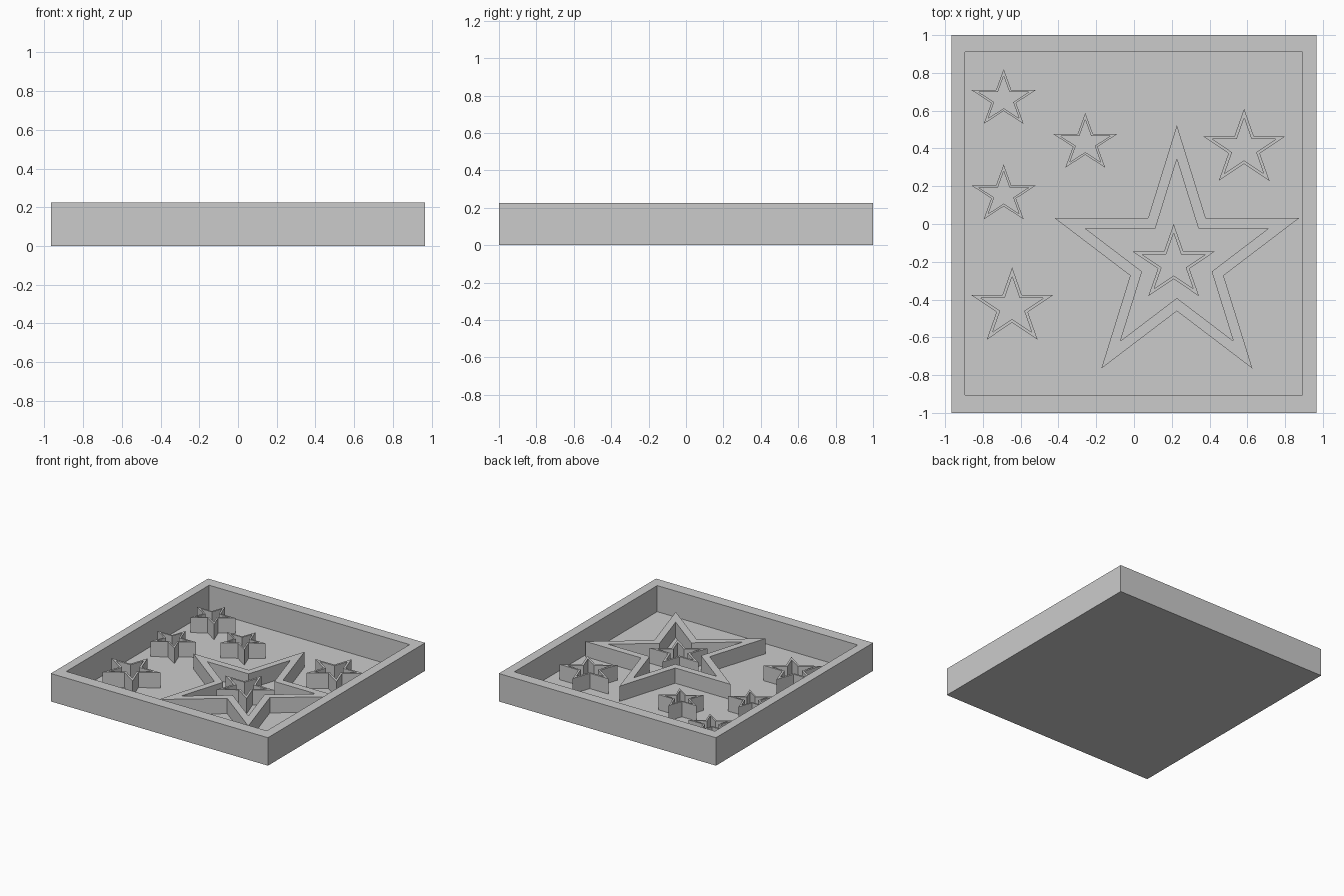
import bpy, bmesh, math

cube = bpy.data.objects.get("Cube")
if cube:
    bpy.data.objects.remove(cube, do_unlink=True)

grey = bpy.data.materials.new("light_grey")
grey.use_nodes = True
grey.diffuse_color = (0.6, 0.6, 0.6, 1)
grey.node_tree.nodes["Principled BSDF"].inputs["Base Color"].default_value = (0.6, 0.6, 0.6, 1)

FLOOR, STAR_TOP, RIM = 0.015, 0.138, 0.225


def rect(x0, x1, y0, y1):
    return [(x0, y0), (x1, y0), (x1, y1), (x0, y1)]


def star(cx, cy, rx, ry):
    """Five-pointed star outline, point towards +y."""
    pts = []
    for i in range(10):
        a = math.pi / 2 + i * math.pi / 5
        k = 0.382 if i % 2 else 1
        pts.append((cx + k * rx * math.cos(a), cy + k * ry * math.sin(a)))
    return pts


def loft(name, sections, closed):
    """Join matching outlines; either loop round or cap both ends."""
    bm = bmesh.new()
    rings = [[bm.verts.new((x, y, z)) for x, y in pts] for pts, z in sections]
    pairs = list(zip(rings, rings[1:]))
    if closed:
        pairs.append((rings[-1], rings[0]))
    else:
        bm.faces.new(rings[0])
        bm.faces.new(rings[-1])
    for a, b in pairs:
        for i in range(len(a)):
            j = (i + 1) % len(a)
            bm.faces.new((a[i], a[j], b[j], b[i]))
    bmesh.ops.recalc_face_normals(bm, faces=bm.faces)
    mesh = bpy.data.meshes.new(name)
    bm.to_mesh(mesh)
    bm.free()
    mesh.materials.append(grey)
    obj = bpy.data.objects.new(name, mesh)
    bpy.context.collection.objects.link(obj)
    return obj


# Open tray with a thin floor
outer = rect(-0.967, 0.967, -1, 1)
inner = rect(-0.895, 0.891, -0.906, 0.911)
loft("tray", [(outer, 0), (outer, RIM), (inner, RIM), (inner, FLOOR)], False)


def star_wall(name, x, tip_y, width, height, hollow):
    """Hollow star wall standing on the tray floor."""
    rx, ry = width / 1.902, height / 1.809
    cy = tip_y - ry
    out = star(x, cy, rx, ry)
    cut = star(x, cy, rx * hollow, ry * hollow)
    base = FLOOR - 0.005
    loft(name, [(out, base), (out, STAR_TOP), (cut, STAR_TOP), (cut, base)], True)


# Large star and the smaller star inside it
star_wall("large_star", 0.227, 0.523, 1.294, 1.288, 0.747)
star_wall("nested_star", 0.21, 0, 0.435, 0.382, 0.77)

# Scattered stars in two sizes
for name, x, tip in (("back_star", -0.69, 0.82),
                     ("side_star", -0.69, 0.315),
                     ("middle_star", -0.258, 0.588)):
    star_wall(name, x, tip, 0.342, 0.29, 0.77)
for name, x, tip in (("corner_star", 0.583, 0.61),
                     ("front_star", -0.645, -0.23)):
    star_wall(name, x, tip, 0.435, 0.382, 0.77)
